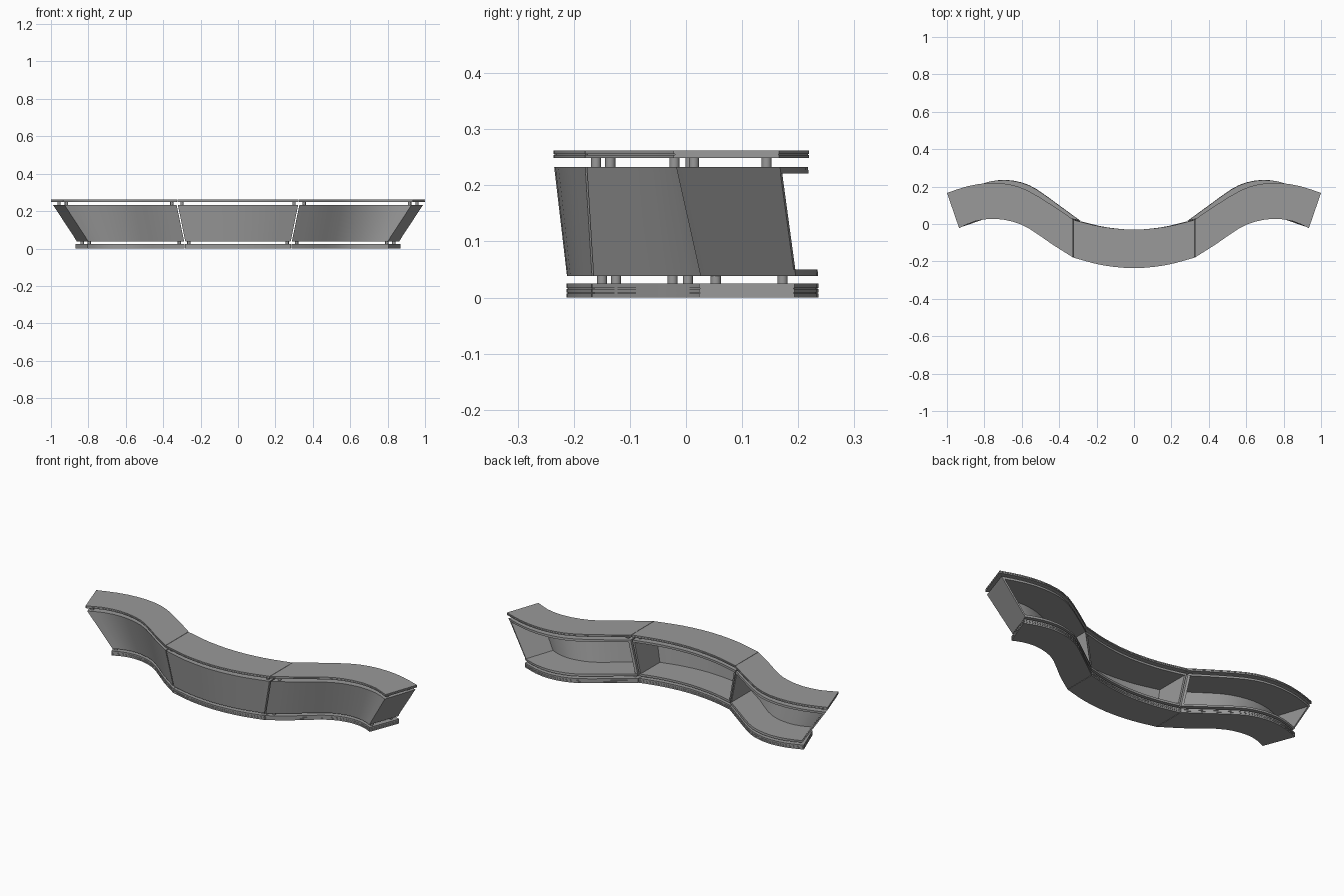
import bpy, bmesh
from mathutils import Vector

if "Cube" in bpy.data.objects:
    bpy.data.objects.remove(bpy.data.objects["Cube"])

# Plan outlines per module: front/back edges at the bottom and at the top
CENTRE = {
    "bf": [(-.284, -.168), (-.15, -.200), (0, -.213), (.15, -.200), (.284, -.168)],
    "bb": [(-.284, .014), (-.15, -.017), (0, -.030), (.15, -.017), (.284, .014)],
    "tf": [(-.324, -.180), (-.17, -.220), (0, -.236), (.17, -.220), (.324, -.180)],
    "tb": [(-.324, .022), (-.17, -.015), (0, -.030), (.17, -.015), (.324, .022)],
}
SIDE = {
    "bf": [(.286, -.167), (.40, -.090), (.52, .005), (.60, .044), (.68, .057), (.75, .047), (.805, .023)],
    "bb": [(.286, .017), (.40, .100), (.52, .186), (.60, .222), (.69, .236), (.78, .225), (.870, .193)],
    "tf": [(.326, -.179), (.44, -.107), (.56, -.025), (.65, .013), (.75, .028), (.85, .015), (.935, -.022)],
    "tb": [(.326, .025), (.45, .108), (.57, .180), (.67, .213), (.78, .219), (.89, .202), (1.0, .166)],
}
Z_LOW, Z_HIGH = .038, .233

grey = bpy.data.materials.new("dark_grey")
grey.diffuse_color = (.32, .32, .32, 1)
grey.use_nodes = True
grey.node_tree.nodes["Principled BSDF"].inputs["Base Color"].default_value = grey.diffuse_color


def curve_point(pts, t):
    """Smooth interpolation through plan points."""
    n = len(pts) - 1
    i = min(int(t * n), n - 1)
    u = t * n - i
    p = [Vector(q) for q in pts]
    a = p[i - 1] if i else 2 * p[0] - p[1]
    d = p[i + 2] if i + 2 <= n else 2 * p[n] - p[n - 1]
    b, c = p[i], p[i + 1]
    return .5 * (2 * b + (c - a) * u + (2 * a - 5 * b + 4 * c - d) * u * u
                 + (3 * b - a - 3 * c + d) * u ** 3)


def locate(mod, t, w, h):
    """t along the module, w front to back, h bottom to top outline."""
    low = curve_point(mod["bf"], t).lerp(curve_point(mod["bb"], t), w)
    high = curve_point(mod["tf"], t).lerp(curve_point(mod["tb"], t), w)
    return low.lerp(high, h)


def finish(bm, name):
    bmesh.ops.recalc_face_normals(bm, faces=bm.faces)
    me = bpy.data.meshes.new(name)
    bm.to_mesh(me)
    bm.free()
    me.materials.append(grey)
    ob = bpy.data.objects.new(name, me)
    bpy.context.collection.objects.link(ob)
    bpy.ops.object.select_all(action='DESELECT')
    ob.select_set(True)
    bpy.context.view_layer.objects.active = ob
    bpy.ops.object.shade_smooth_by_angle()


def sweep(bm, mod, sign, t, w, z, h=None, steps=12):
    """Closed panel; a fixed h gives vertical walls, otherwise it leans."""
    rings = []
    for k in range(steps + 1):
        tt = t[0] + (t[1] - t[0]) * k / steps
        ring = []
        for ww, zz in ((w[0], z[0]), (w[1], z[0]), (w[1], z[1]), (w[0], z[1])):
            hh = (zz - Z_LOW) / (Z_HIGH - Z_LOW) if h is None else h
            p = locate(mod, tt, ww, hh)
            ring.append(bm.verts.new((sign * p.x, p.y, zz)))
        rings.append(ring)
    for r, s in zip(rings, rings[1:]):
        for j in range(4):
            bm.faces.new((r[j], r[j - 1], s[j - 1], s[j]))
    bm.faces.new(rings[0])
    bm.faces.new(rings[-1])


def post(bm, x, y, z0, z1):
    ret = bmesh.ops.create_cone(bm, cap_ends=True, segments=16, radius1=.009,
                                radius2=.009, depth=z1 - z0)
    bmesh.ops.translate(bm, verts=ret["verts"], vec=(x, y, (z0 + z1) / 2))


for label, mod, sign in (("centre", CENTRE, 1), ("right", SIDE, 1), ("left", SIDE, -1)):
    # layered base with shadow grooves
    bm = bmesh.new()
    for z in ((0, .007), (.009, .015), (.017, .025)):
        sweep(bm, mod, sign, (0, 1), (0, 1), z, 0)
    for z in ((.007, .009), (.015, .017)):
        sweep(bm, mod, sign, (.003, .997), (.01, .99), z, 0)
    finish(bm, label + "_base")

    # layered counter top
    bm = bmesh.new()
    for z in ((.249, .254), (.256, .262)):
        sweep(bm, mod, sign, (0, 1), (0, 1), z, 1)
    sweep(bm, mod, sign, (.003, .997), (.01, .99), (.254, .256), 1)
    finish(bm, label + "_counter_top")

    # leaning cabinet body, open at the back
    t0, t1 = (.004, .996) if label == "centre" else (.003, .985)
    for part, t, w, z, n in (
            ("front_panel", (t0, t1), (.005, .05), (Z_LOW, Z_HIGH), 12),
            ("shelf_floor", (t0, t1), (.05, .998), (Z_LOW, .050), 12),
            ("shelf_ceiling", (t0, t1), (.05, .99), (.221, Z_HIGH), 12),
            ("inner_end_panel", (t0, t0 + .015), (.05, .985), (.050, .221), 1),
            ("outer_end_panel", (t1 - .015, t1), (.05, .985), (.050, .221), 1)):
        bm = bmesh.new()
        sweep(bm, mod, sign, t, w, z, steps=n)
        finish(bm, label + "_" + part)

    # round spacers below and above the body
    bm = bmesh.new()
    for t in (.04, .96 if label == "centre" else .95):
        for w in (.13, .82):
            for h, z0, z1 in ((0, .025, Z_LOW), (1, Z_HIGH, .249)):
                p = locate(mod, t, w, h)
                post(bm, sign * p.x, p.y, z0, z1)
    finish(bm, label + "_spacers")
